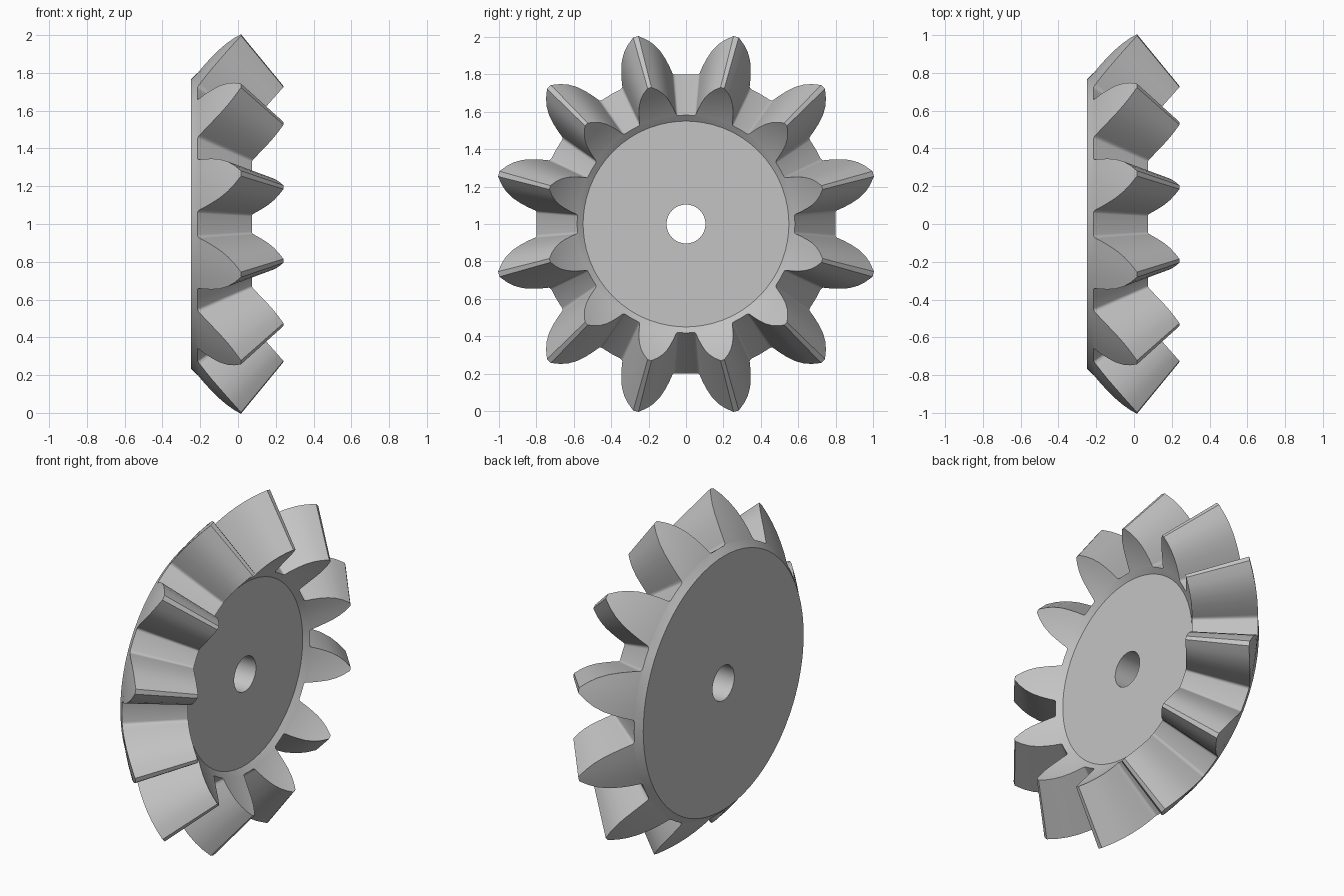
import bpy, bmesh
from math import sin, cos, radians

if "Cube" in bpy.data.objects:
    bpy.data.objects.remove(bpy.data.objects["Cube"], do_unlink=True)

TEETH = 12
APEX = 0.84          # pitch cone apex on the x axis
OUTER = 1.324        # cone distance of the large tooth ends
INNER = OUTER * 0.727
STEPS = (-1, -0.5, 0, 0.5, 1)
# Tooth section: cone angle and half width, both in degrees, root to tip
TOOTH = ((37.2, 11), (37.3, 10.4), (37.6, 9.9), (38.2, 9.65), (40, 8.9),
         (42.4, 7.8), (45, 6.5), (47.5, 4.8), (49.5, 3.0), (51.5, 0.8))

bm = bmesh.new()


def vert(x, r, turn):
    a = radians(turn)
    return bm.verts.new((x, r * sin(a), 1 + r * cos(a)))


def on_cone(dist, phi, turn):
    p = radians(phi)
    return vert(APEX - dist * cos(p), dist * sin(p), turn)


def bridge(a, b, closed=False):
    for i in range(len(a) if closed else len(a) - 1):
        j = (i + 1) % len(a)
        bm.faces.new((a[i], a[j], b[j], b[i]))


def tooth_end(dist, centre):
    rows = [[on_cone(dist, phi, centre + half * u) for u in STEPS]
            for phi, half in TOOTH]
    for low, high in zip(rows, rows[1:]):
        bridge(low, high)
    return rows


# Teeth: two end faces joined by the flanks and tip
root_big, root_small, turns = [], [], []
pitch = 360 / TEETH
for t in range(TEETH):
    centre = (t + 0.5) * pitch
    big, small = tooth_end(OUTER, centre), tooth_end(INNER, centre)
    for side in (0, -1):
        bridge([row[side] for row in big], [row[side] for row in small])
    bridge(big[-1], small[-1])
    gap = centre + pitch / 2
    root_big += big[0] + [on_cone(OUTER, TOOTH[0][0], gap)]
    root_small += small[0] + [on_cone(INNER, TOOTH[0][0], gap)]
    turns += [centre + TOOTH[0][1] * u for u in STEPS] + [gap]

# Gap floors between the teeth
n = len(turns)
for i in range(n):
    if i % 6 >= 4:
        j = (i + 1) % n
        bm.faces.new((root_big[i], root_big[j], root_small[j], root_small[i]))

# Hub: back rim, back face, bore, front face and front rim
rings = [root_big]
for x, r in ((-0.25, 0.765), (-0.25, 0.104), (0.047, 0.104), (0.047, 0.55)):
    rings.append([vert(x, r, turn) for turn in turns])
rings.append(root_small)
for a, b in zip(rings, rings[1:]):
    bridge(a, b, closed=True)

bmesh.ops.recalc_face_normals(bm, faces=bm.faces)
mesh = bpy.data.meshes.new("bevel_gear")
bm.to_mesh(mesh)
bm.free()
gear = bpy.data.objects.new("bevel_gear", mesh)
bpy.context.collection.objects.link(gear)

# Plain grey metal
grey = bpy.data.materials.new("light_grey")
grey.use_nodes = True
colour = (0.55, 0.55, 0.55, 1)
grey.diffuse_color = colour
grey.node_tree.nodes["Principled BSDF"].inputs["Base Color"].default_value = colour
mesh.materials.append(grey)

bpy.ops.object.select_all(action="DESELECT")
gear.select_set(True)
bpy.context.view_layer.objects.active = gear
bpy.ops.object.shade_smooth_by_angle(angle=radians(36))
